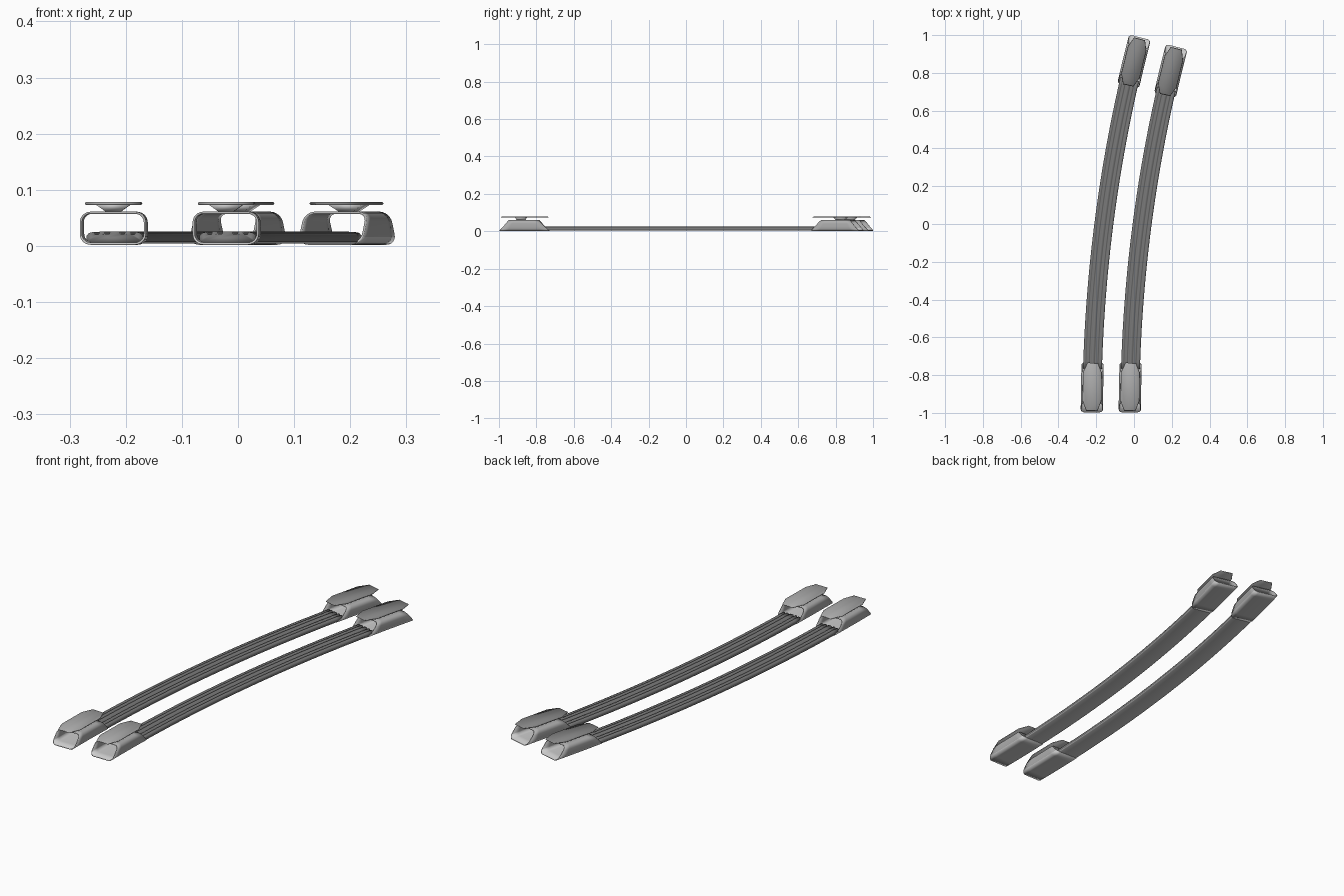
import bpy, bmesh, math

if "Cube" in bpy.data.objects:
    bpy.data.objects.remove(bpy.data.objects["Cube"])

THETA = 0.255                     # sweep angle shared by both rails
RAILS = {"left": (-0.223, 7.87), "right": (-0.022, 7.67)}   # start x, bend radius


def grey(name, v):
    m = bpy.data.materials.new(name)
    m.diffuse_color = (v, v, v, 1)
    m.use_nodes = True
    m.node_tree.nodes["Principled BSDF"].inputs["Base Color"].default_value = m.diffuse_color
    return m


DARK = grey("dark_rail", 0.19)
MID = grey("mid_grey", 0.42)
DIM = grey("dim_grey", 0.24)
LIGHT = grey("light_underside", 0.95)


def make(name, verts, faces, mat, thickness=0.0):
    me = bpy.data.meshes.new(name)
    me.from_pydata(verts, [], faces)
    me.materials.append(mat)
    me.materials.append(LIGHT)
    bm = bmesh.new()
    bm.from_mesh(me)
    bmesh.ops.recalc_face_normals(bm, faces=bm.faces)
    for f in bm.faces:            # soft shading, paler undersides
        f.smooth = True
        f.normal_update()
        f.material_index = 1 if f.normal.z < -0.3 else 0
    bm.to_mesh(me)
    bm.free()
    ob = bpy.data.objects.new(name, me)
    bpy.context.collection.objects.link(ob)
    if thickness:
        mod = ob.modifiers.new("wall", 'SOLIDIFY')
        mod.thickness = thickness
        mod.offset = -1
    return ob


def loft(rings, cap=True):
    n = len(rings[0])
    verts = [p for r in rings for p in r]
    faces = []
    for i in range(len(rings) - 1):
        for j in range(n):
            k = (j + 1) % n
            faces.append((i*n + j, i*n + k, (i+1)*n + k, (i+1)*n + j))
    if cap:
        faces += [tuple(range(n)), tuple(range((len(rings)-1)*n, len(rings)*n))]
    return verts, faces


def rounded_rect(hw, z0, z1, r, seg=6):
    pts = []
    for cx, cz, a0 in ((hw-r, z1-r, 0), (r-hw, z1-r, 90), (r-hw, z0+r, 180), (hw-r, z0+r, 270)):
        for i in range(seg + 1):
            a = math.radians(a0 + 90*i/seg)
            pts.append((cx + r*math.cos(a), cz + r*math.sin(a)))
    return pts


# Rail cross-section with grooves along the top
half = [(0.046, 0.004), (0.050, 0.007), (0.050, 0.018), (0.046, 0.023), (0.037, 0.025),
        (0.035, 0.020), (0.029, 0.020), (0.027, 0.026), (0.019, 0.026),
        (0.017, 0.021), (0.010, 0.021), (0.008, 0.026)]
RAIL = half + [(-u, z) for u, z in reversed(half)]
TUBE = rounded_rect(0.059, 0.002, 0.061, 0.019)

for side, (x0, R) in RAILS.items():
    length = R * THETA

    def place(s, u, z, back=False):
        a = (length - s if back else s) / R
        return (x0 + R - (R - u)*math.cos(a), -0.997 + (R - u)*math.sin(a), z)

    # Curved rail
    N = 40
    rings = [[place(0.23 + (length - 0.46)*i/N, u, z) for u, z in RAIL] for i in range(N + 1)]
    make(side + "_rail", *loft(rings), DARK)

    for end in ("front", "back"):
        b = end == "back"
        # Hollow end bracket, cut at a slant at both mouths
        rings = []
        for i in range(7):
            t = i/6
            ring = []
            for u, z in TUBE:
                h = (z - 0.002)/0.059
                ring.append(place(0.05*h*(1-t) + (0.265 - 0.055*h)*t, u, z, b))
            rings.append(ring)
        make(f"{side}_{end}_bracket", *loft(rings, False), MID, thickness=0.004)

        # Flared pedestal between bracket and pad
        rings = [[place(0.115 + sy*d, sx*w, z, b) for sx, sy in ((1, 1), (-1, 1), (-1, -1), (1, -1))]
                 for w, d, z in ((0.012, 0.022, 0.060), (0.030, 0.032, 0.073))]
        make(f"{side}_{end}_pedestal", *loft(rings), MID)

        # Thin eight-sided pad on top
        plan = [(0.03, 0.008), (0.05, 0.06), (0.05, 0.21), (0.028, 0.262)]
        plan += [(-u, s) for u, s in reversed(plan)]
        rings = [[place(0.135 + (s - 0.135)*k, u*k, z, b) for u, s in plan]
                 for k, z in ((0.97, 0.073), (1.0, 0.075), (0.97, 0.078))]
        make(f"{side}_{end}_pad", *loft(rings), DIM if b else MID)
